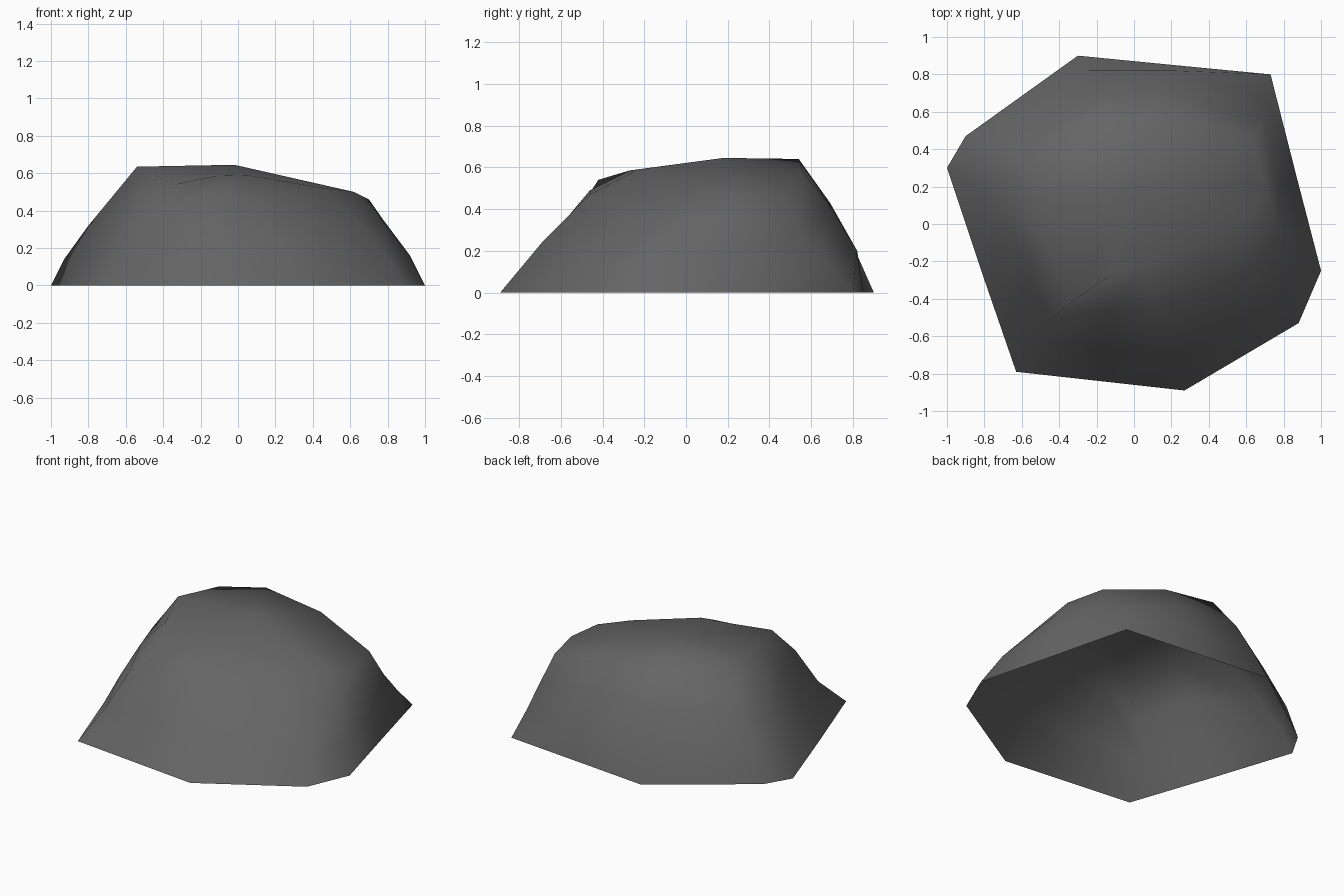
import bpy, bmesh

if "Cube" in bpy.data.objects:
    bpy.data.objects.remove(bpy.data.objects["Cube"])

# Each ridge: (base x, y), then three points climbing to the plateau rim
ridges = [
    ((-.30, .90), (-.27, .82, .18), (-.23, .69, .43), (-.17, .54, .64)),    # back left
    ((.21, .85), (.21, .82, .20), (.21, .70, .40), (.22, .56, .575)),       # back
    ((.73, .80), (.71, .67, .14), (.69, .55, .29), (.64, .47, .46)),        # back right
    ((.87, .25), (.83, .22, .20), (.77, .19, .36), (.70, .21, .46)),        # right
    ((1.0, -.25), (.92, -.14, .16), (.78, -.04, .33), (.62, .05, .50)),     # right corner
    ((.88, -.53), (.79, -.42, .16), (.62, -.26, .36), (.46, -.08, .52)),    # front right
    ((.27, -.89), (.22, -.69, .24), (.12, -.46, .47), (.05, -.23, .59)),    # front
    ((-.18, -.84), (-.16, -.67, .24), (-.14, -.46, .49), (-.12, -.27, .585)),
    ((-.63, -.79), (-.55, -.61, .18), (-.45, -.51, .40), (-.34, -.42, .54)),  # front left
    ((-.82, -.24), (-.73, -.20, .19), (-.60, -.15, .43), (-.45, -.12, .59)),
    ((-1.0, .30), (-.93, .28, .14), (-.80, .24, .32), (-.54, .14, .635)),   # left corner
    ((-.90, .47), (-.81, .47, .18), (-.66, .44, .40), (-.42, .40, .635)),
]

# Rock shell, open underneath
bm = bmesh.new()
rings = []
for level in range(4):
    rings.append([bm.verts.new((*r[0], 0) if level == 0 else r[level]) for r in ridges])
n = len(ridges)
for low, high in zip(rings, rings[1:]):
    for i in range(n):
        j = (i + 1) % n
        bm.faces.new((low[j], low[i], high[i], high[j]))

# Gently domed plateau
peak = bm.verts.new((-.02, .18, .645))
for i in range(n):
    bm.faces.new((rings[3][(i + 1) % n], rings[3][i], peak))
bmesh.ops.recalc_face_normals(bm, faces=bm.faces)
if peak.normal.z < 0 or sum(f.normal.z for f in bm.faces) < 0:
    bmesh.ops.reverse_faces(bm, faces=bm.faces)
for f in bm.faces:
    f.smooth = True

mesh = bpy.data.meshes.new("rock")
bm.to_mesh(mesh)
bm.free()
rock = bpy.data.objects.new("rock", mesh)
bpy.context.collection.objects.link(rock)

# Dark grey stone
stone = bpy.data.materials.new("dark grey stone")
stone.diffuse_color = (.13, .13, .13, 1)
stone.use_nodes = True
stone.node_tree.nodes["Principled BSDF"].inputs["Base Color"].default_value = stone.diffuse_color
mesh.materials.append(stone)
